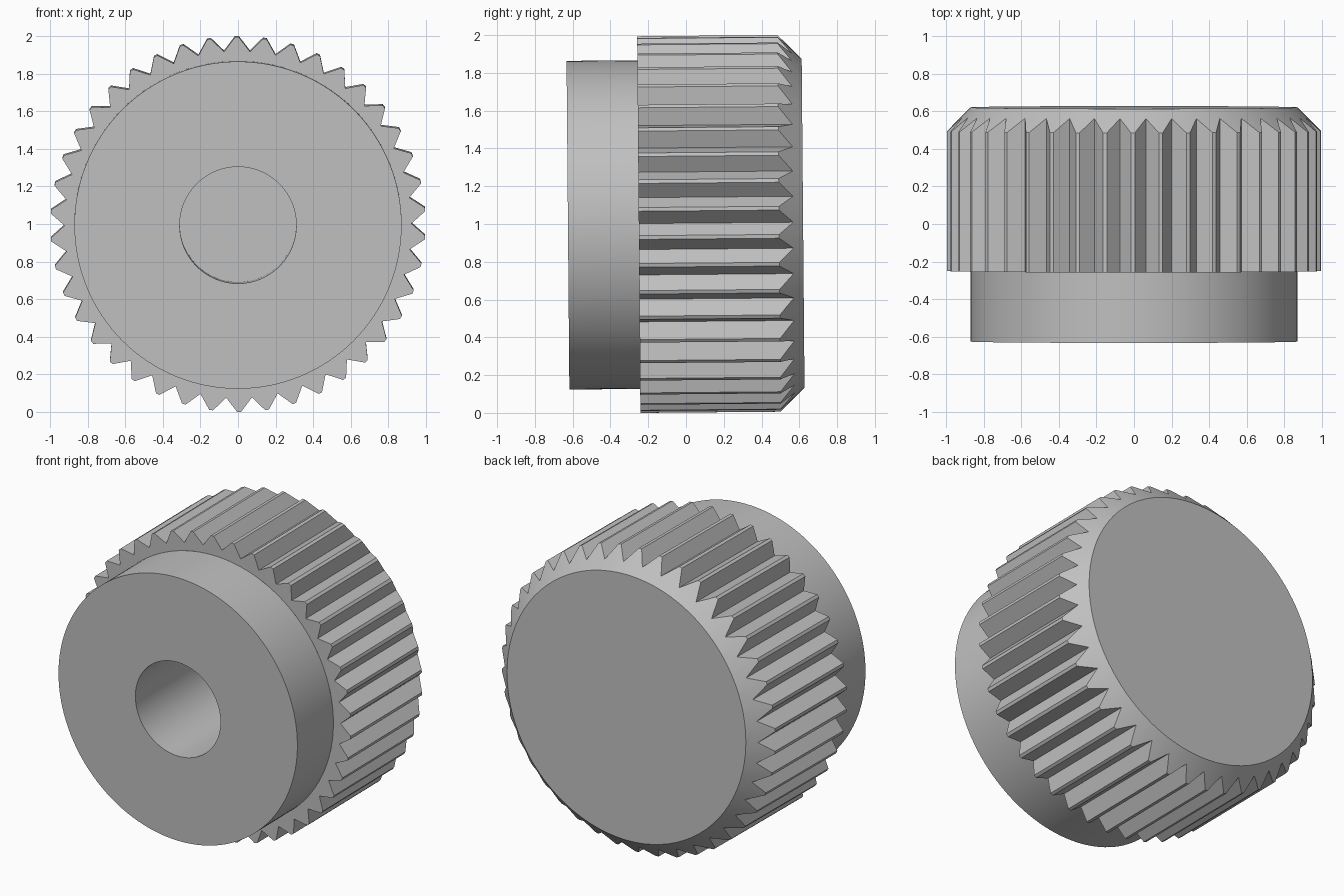
import bpy
import bmesh
import math

cube = bpy.data.objects.get("Cube")
if cube:
    bpy.data.objects.remove(cube, do_unlink=True)

TEETH = 42
TIP, ROOT, RIM = 0.997, 0.922, 0.87      # radii
FRONT, STEP, BACK = -0.625, -0.25, 0.62  # positions along the axis
BORE, BORE_END = 0.31, 0.25
TILT, ROLL = 0.0086, 0.006

grey = bpy.data.materials.new("plain grey")
grey.use_nodes = True
grey.diffuse_color = (0.53, 0.53, 0.53, 1)
grey.node_tree.nodes["Principled BSDF"].inputs["Base Color"].default_value = grey.diffuse_color


def circle(radius, y, angles):
    return [(-radius * math.sin(a), y, radius * math.cos(a)) for a in angles]


def loft(name, rings, cap_last=True):
    """Bridge successive rings of points and close the last one."""
    bm = bmesh.new()
    loops = [[bm.verts.new(p) for p in ring] for ring in rings]
    n = len(loops[0])
    for a, b in zip(loops, loops[1:]):
        for i in range(n):
            j = (i + 1) % n
            bm.faces.new((a[i], a[j], b[j], b[i]))
    if cap_last:
        bm.faces.new(loops[-1])
    bmesh.ops.recalc_face_normals(bm, faces=bm.faces[:])
    mesh = bpy.data.meshes.new(name)
    bm.to_mesh(mesh)
    bm.free()
    mesh.materials.append(grey)
    obj = bpy.data.objects.new(name, mesh)
    bpy.context.collection.objects.link(obj)
    obj.rotation_euler.x = TILT
    obj.location.z = 0.999
    bpy.ops.object.select_all(action="DESELECT")
    obj.select_set(True)
    bpy.context.view_layer.objects.active = obj
    bpy.ops.object.shade_smooth_by_angle(angle=math.radians(20))
    return obj


# Hub with its blind bore, from the step round the front face and into the bore
even = [math.tau * i / 128 for i in range(128)]
loft("front_hub", [
    circle(RIM, STEP, even),
    circle(RIM, FRONT, even),
    circle(BORE, FRONT, even),
    circle(BORE, BORE_END, even),
])

# Grip head: each tooth has a narrow flat tip and a sharp valley
pitch = math.tau / TEETH
angles, radii = [], []
for t in range(TEETH):
    centre = ROLL + t * pitch
    angles += [centre - 0.01, centre + 0.01, centre + pitch / 2]
    radii += [TIP, TIP, ROOT]


def tooth_ring(depth):
    return [(-r * math.sin(a), depth(r), r * math.cos(a)) for a, r in zip(angles, radii)]


loft("toothed_grip", [
    circle(RIM, STEP, angles),
    tooth_ring(lambda r: STEP),
    tooth_ring(lambda r: BACK - (r - RIM)),   # teeth run out on the back chamfer
    circle(RIM, BACK, angles),
])
